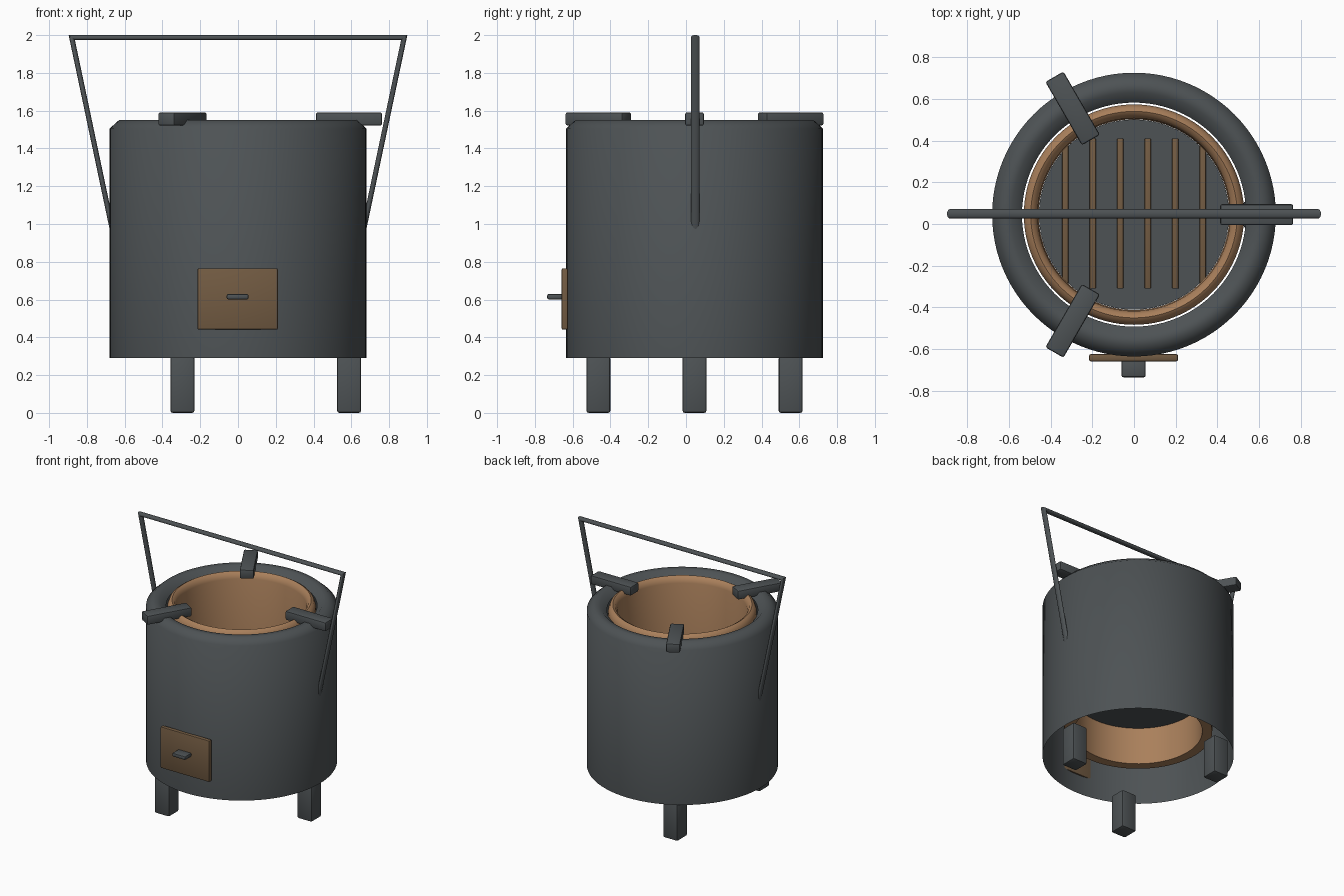
import bpy, bmesh
from math import sin, cos, pi, radians
from mathutils import Vector, Matrix

if "Cube" in bpy.data.objects:
    bpy.data.objects.remove(bpy.data.objects["Cube"])

CY = 0.045  # stove axis, pushed back so that the door knob fits


def material(name, rgb):
    m = bpy.data.materials.new(name)
    m.diffuse_color = (*rgb, 1)
    m.use_nodes = True
    m.node_tree.nodes["Principled BSDF"].inputs["Base Color"].default_value = m.diffuse_color
    return m


IRON = material("dark_iron", (0.075, 0.085, 0.09))
CLAY = material("clay", (0.40, 0.215, 0.105))
RUST = material("rusty_metal", (0.17, 0.105, 0.055))


def finish(name, bm, mat, angle=40):
    bmesh.ops.recalc_face_normals(bm, faces=bm.faces)
    me = bpy.data.meshes.new(name)
    bm.to_mesh(me)
    bm.free()
    me.materials.append(mat)
    ob = bpy.data.objects.new(name, me)
    bpy.context.collection.objects.link(ob)
    bpy.ops.object.select_all(action='DESELECT')
    ob.select_set(True)
    bpy.context.view_layer.objects.active = ob
    bpy.ops.object.shade_smooth_by_angle(angle=radians(angle))
    return ob


def lathe(name, profile, mat, closed=False, n=96, angle=50):
    bm = bmesh.new()
    rings = [[bm.verts.new((r * cos(2 * pi * i / n), CY + r * sin(2 * pi * i / n), z))
              for i in range(n)] for r, z in profile]
    pairs = list(zip(rings, rings[1:])) + ([(rings[-1], rings[0])] if closed else [])
    for a, b in pairs:
        for i in range(n):
            j = (i + 1) % n
            bm.faces.new((a[i], a[j], b[j], b[i]))
    return finish(name, bm, mat, angle)


def box(name, center, size, mat, turn=0, bevel=0.01):
    bm = bmesh.new()
    M = (Matrix.Translation(center) @ Matrix.Rotation(turn, 4, 'Z')
         @ Matrix.Diagonal((*size, 1)))
    bmesh.ops.create_cube(bm, size=1, matrix=M)
    bmesh.ops.bevel(bm, geom=bm.edges[:], offset=bevel, segments=2,
                    profile=0.5, affect='EDGES')
    return finish(name, bm, mat)


# outer shell: thin wall, open below, rounded rim
lathe("shell", [(0.68, 0.29), (0.68, 1.505), (0.63, 1.55), (0.585, 1.55), (0.537, 1.505)], IRON)

# clay liner sitting inside the shell
lathe("clay_liner", [(0.528, 0.49), (0.528, 1.50), (0.515, 1.535), (0.495, 1.547),
                     (0.475, 1.535), (0.462, 1.50), (0.457, 0.80), (0.457, 0.49)],
      CLAY, closed=True)

# grate plate with bars
bm = bmesh.new()
bmesh.ops.create_cone(bm, cap_ends=True, segments=64, radius1=0.456, radius2=0.456,
                      depth=0.04, matrix=Matrix.Translation((0, CY, 0.80)))
finish("grate_plate", bm, IRON)
for i in range(6):
    box(f"grate_bar_{i + 1}", (-0.33 + 0.132 * i, CY + 0.005, 0.82), (0.03, 0.72, 0.03),
        RUST, bevel=0.004)

# three legs and three pot supports
for i in range(3):
    a = i * 2 * pi / 3
    x, y = 0.588 * cos(a), CY + 0.588 * sin(a)
    box(f"leg_{i + 1}", (x, y, 0.15), (0.127, 0.127, 0.30), IRON, bevel=0.012)
    box(f"pot_support_{i + 1}", (x, y, 1.556), (0.35, 0.10, 0.07), IRON, turn=a, bevel=0.01)

# air door and knob
box("door", (-0.002, -0.641, 0.603), (0.426, 0.034, 0.325), RUST, bevel=0.008)
box("door_knob", (-0.002, -0.693, 0.615), (0.116, 0.084, 0.03), IRON, bevel=0.01)

# bail handle: flattened bar swept with mitred corners
path = [Vector(p) for p in [(-0.66, 0.945), (-0.88, 1.987), (0.88, 1.987), (0.66, 0.945)]]
bm = bmesh.new()
rings, n = [], 16
for k, p in enumerate(path):
    d = [(path[j + 1] - path[j]).normalized() for j in (k - 1, k) if 0 <= j < len(path) - 1]
    t = sum(d, Vector((0, 0))).normalized()
    across = Vector((-t.y, t.x)) / t.dot(d[0])
    ring = []
    for i in range(n):
        u = 2 * pi * i / n
        q = p + across * 0.0135 * cos(u)
        ring.append(bm.verts.new((q.x, CY + 0.004 + 0.023 * sin(u), q.y)))
    rings.append(ring)
for a, b in zip(rings, rings[1:]):
    for i in range(n):
        j = (i + 1) % n
        bm.faces.new((a[i], a[j], b[j], b[i]))
bm.faces.new(rings[0])
bm.faces.new(rings[-1])
finish("carry_handle", bm, IRON)
